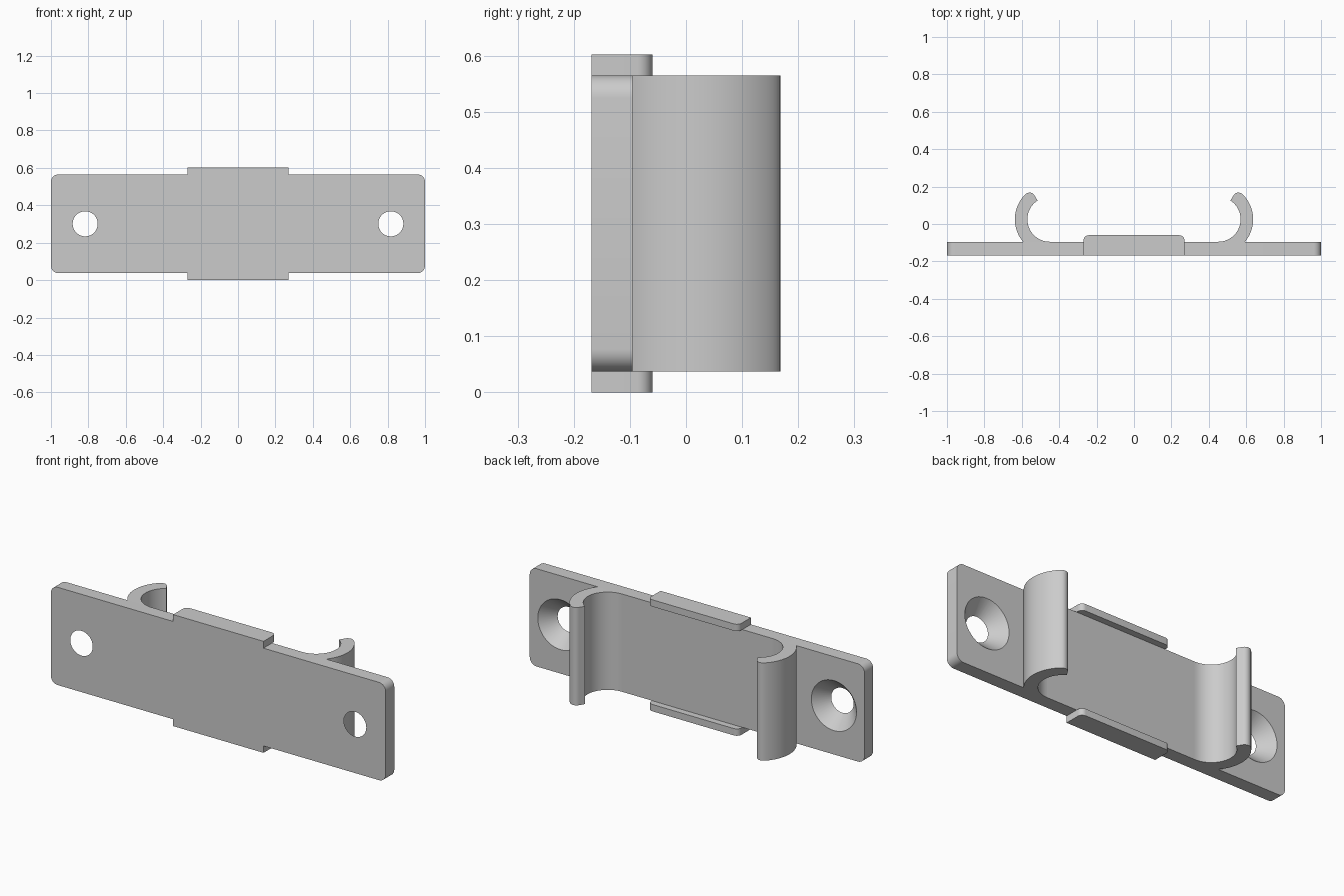
import bpy, bmesh
from math import sin, cos, radians, pi, asin, degrees
from mathutils import Matrix, Vector

if "Cube" in bpy.data.objects:
    bpy.data.objects.remove(bpy.data.objects["Cube"])

grey = bpy.data.materials.new("plain_grey")
grey.use_nodes = True
colour = (0.6, 0.6, 0.6, 1)
grey.diffuse_color = colour
grey.node_tree.nodes["Principled BSDF"].inputs["Base Color"].default_value = colour

FRONT, BACK, RIM = -0.168, -0.095, -0.06
LOW, HIGH, TOP = 0.037, 0.565, 0.602
MID = TOP / 2


def arc(cx, cy, r, a, b, n):
    angles = [radians(a + (b - a) * i / n) for i in range(n + 1)]
    return [(cx + r * cos(t), cy + r * sin(t)) for t in angles]


def finish(bm, name):
    bmesh.ops.recalc_face_normals(bm, faces=bm.faces)
    mesh = bpy.data.meshes.new(name)
    bm.to_mesh(mesh)
    bm.free()
    mesh.materials.append(grey)
    obj = bpy.data.objects.new(name, mesh)
    bpy.context.collection.objects.link(obj)
    return obj


def prism(name, points, offset):
    """Extrude a closed outline of 3D points along an offset."""
    bm = bmesh.new()
    face = bm.faces.new([bm.verts.new(p) for p in points])
    out = bmesh.ops.extrude_face_region(bm, geom=[face])
    moved = [v for v in out["geom"] if isinstance(v, bmesh.types.BMVert)]
    bmesh.ops.translate(bm, verts=moved, vec=offset)
    return finish(bm, name)


def smooth(obj):
    bpy.ops.object.select_all(action="DESELECT")
    obj.select_set(True)
    bpy.context.view_layer.objects.active = obj
    bpy.ops.object.shade_smooth_by_angle(angle=radians(30))


# Mounting plate with rounded corners
r = 0.04
outline = []
for cx, cz, start in ((1 - r, HIGH - r, 0), (r - 1, HIGH - r, 90),
                      (r - 1, LOW + r, 180), (1 - r, LOW + r, 270)):
    outline += arc(cx, cz, r, start, start + 90, 8)
plate = prism("mounting_plate", [(x, FRONT, z) for x, z in outline],
              (0, BACK - FRONT, 0))

# Countersunk screw holes, wide at the back
small, wide, extra = 0.067, 0.135, 0.01
depth = BACK - FRONT
slope = (wide - small) / depth
for side in (-1, 1):
    bm = bmesh.new()
    bmesh.ops.create_cone(
        bm, cap_ends=True, segments=48, depth=depth + 2 * extra,
        radius1=wide + slope * extra, radius2=small - slope * extra,
        matrix=Matrix.Translation((side * 0.817, (FRONT + BACK) / 2, MID))
        @ Matrix.Rotation(pi / 2, 4, "X"))
    cutter = finish(bm, "hole_cutter")
    cutter.hide_render = True
    cut = plate.modifiers.new("screw_hole", "BOOLEAN")
    cut.operation = "DIFFERENCE"
    cut.solver = "EXACT"
    cut.object = cutter
    bpy.context.view_layer.objects.active = plate
    bpy.ops.object.modifier_apply(modifier=cut.name)
    bpy.data.objects.remove(cutter)
smooth(plate)

# Curved spring clips: inner arc, rounded tip, outer arc
cx, cy, inner, outer = 0.45, 0.025, 0.12, 0.187
foot = degrees(asin((BACK - cy) / outer))
profile = arc(cx, cy, inner, -90, 57, 32)
profile += arc(0.558, 0.138, 0.03, 155, 50, 8)
profile += arc(cx, cy, outer, 44, foot, 24)
for side, label in ((-1, "right"), (1, "left")):
    clip = prism(label + "_clip", [(side * x, y, LOW) for x, y in profile],
                 (0, 0, HIGH - LOW))
    smooth(clip)

# Raised tabs along the upper and lower edges, rounded at the back
half, r = 0.27, 0.027
tab_outline = [(-half, FRONT), (half, FRONT)]
tab_outline += arc(half - r, RIM - r, r, 0, 90, 8)
tab_outline += arc(r - half, RIM - r, r, 90, 180, 8)
for z, name in ((0, "lower_tab"), (HIGH, "upper_tab")):
    tab = prism(name, [(x, y, z) for x, y in tab_outline], (0, 0, TOP - HIGH))
    smooth(tab)
